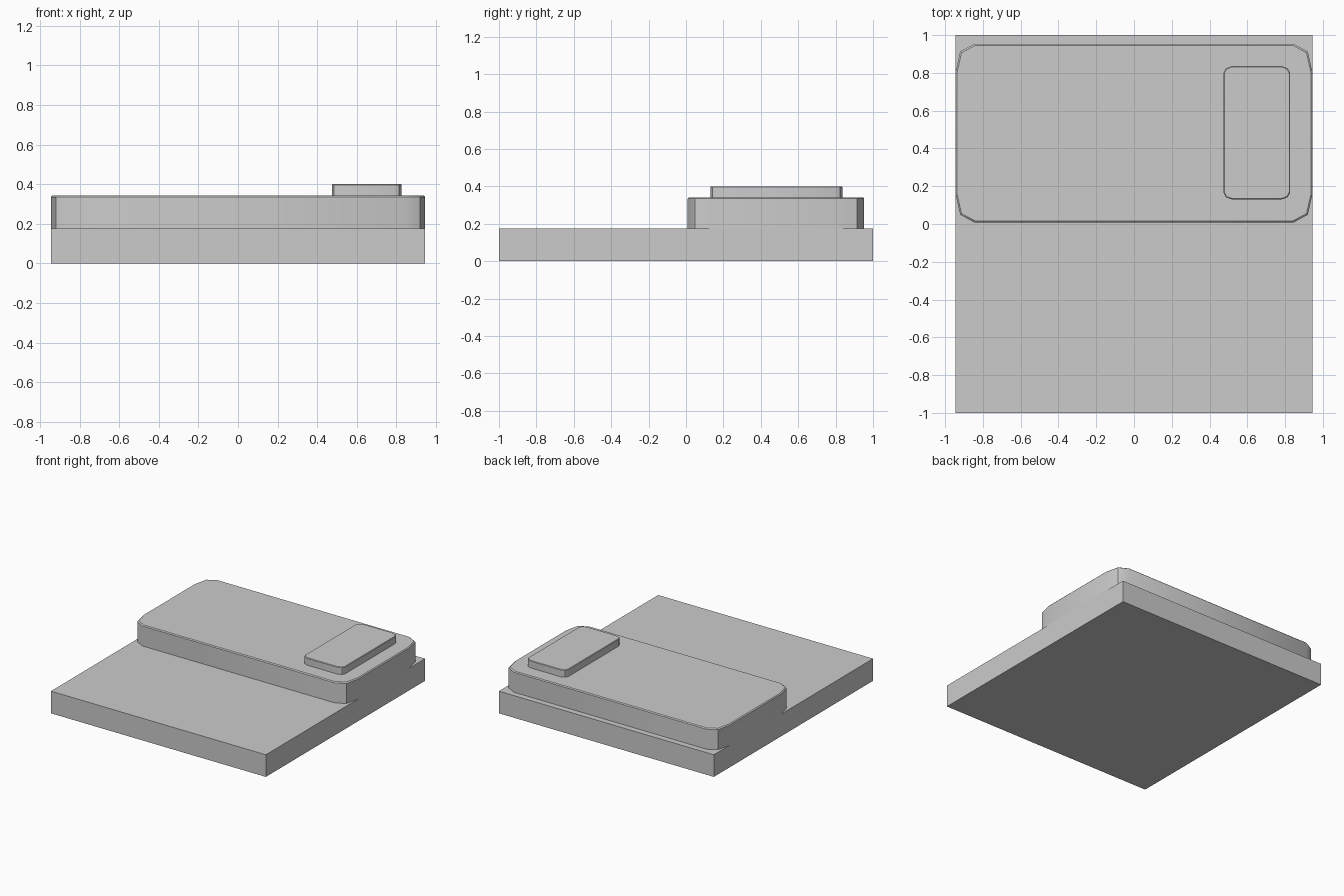
import bpy, bmesh, math

if "Cube" in bpy.data.objects:
    bpy.data.objects.remove(bpy.data.objects["Cube"])


def make_slab(name, center, half, z0, z1, corner=(), bevel=0.0):
    """Extruded slab; corner lists (inset_x, inset_y) points from side to end."""
    cx, cy = center
    hx, hy = half
    pts = []
    quarter = list(corner) or [(0, 0)]
    for sx, sy in ((1, 1), (-1, 1), (-1, -1), (1, -1)):
        order = quarter if sx * sy > 0 else quarter[::-1]
        pts += [(sx * (hx - ix), sy * (hy - iy)) for ix, iy in order]

    # Stacked outlines: bottom, wall top and the inset top edge
    rings = [(z0, 0.0), (z1 - bevel, 0.0)]
    if bevel:
        rings.append((z1, bevel))
    bm = bmesh.new()
    loops = [[bm.verts.new((cx + x * (hx - d) / hx, cy + y * (hy - d) / hy, z))
              for x, y in pts] for z, d in rings]
    n = len(pts)
    for a, b in zip(loops, loops[1:]):
        for i in range(n):
            j = (i + 1) % n
            bm.faces.new((a[i], a[j], b[j], b[i]))
    bm.faces.new(loops[0][::-1])
    bm.faces.new(loops[-1])
    mesh = bpy.data.meshes.new(name)
    bm.to_mesh(mesh)
    bm.free()
    obj = bpy.data.objects.new(name, mesh)
    bpy.context.collection.objects.link(obj)

    if corner:
        bpy.ops.object.select_all(action='DESELECT')
        obj.select_set(True)
        bpy.context.view_layer.objects.active = obj
        bpy.ops.object.shade_smooth_by_angle(angle=math.radians(32))
    return obj


# Flat rectangular base
make_slab("base_plate", (0, 0), (0.945, 1.0), 0, 0.176)

# Wide block with clipped corners on the rear half
make_slab("upper_block", (0, 0.481), (0.945, 0.472), 0.176, 0.342,
          corner=[(0, 0.15), (0.025, 0.04), (0.098, 0)], bevel=0.007)

# Small raised pad on the right
make_slab("raised_pad", (0.65, 0.483), (0.176, 0.353), 0.342, 0.4,
          corner=[(0, 0.035), (0.012, 0.012), (0.045, 0)], bevel=0.004)
